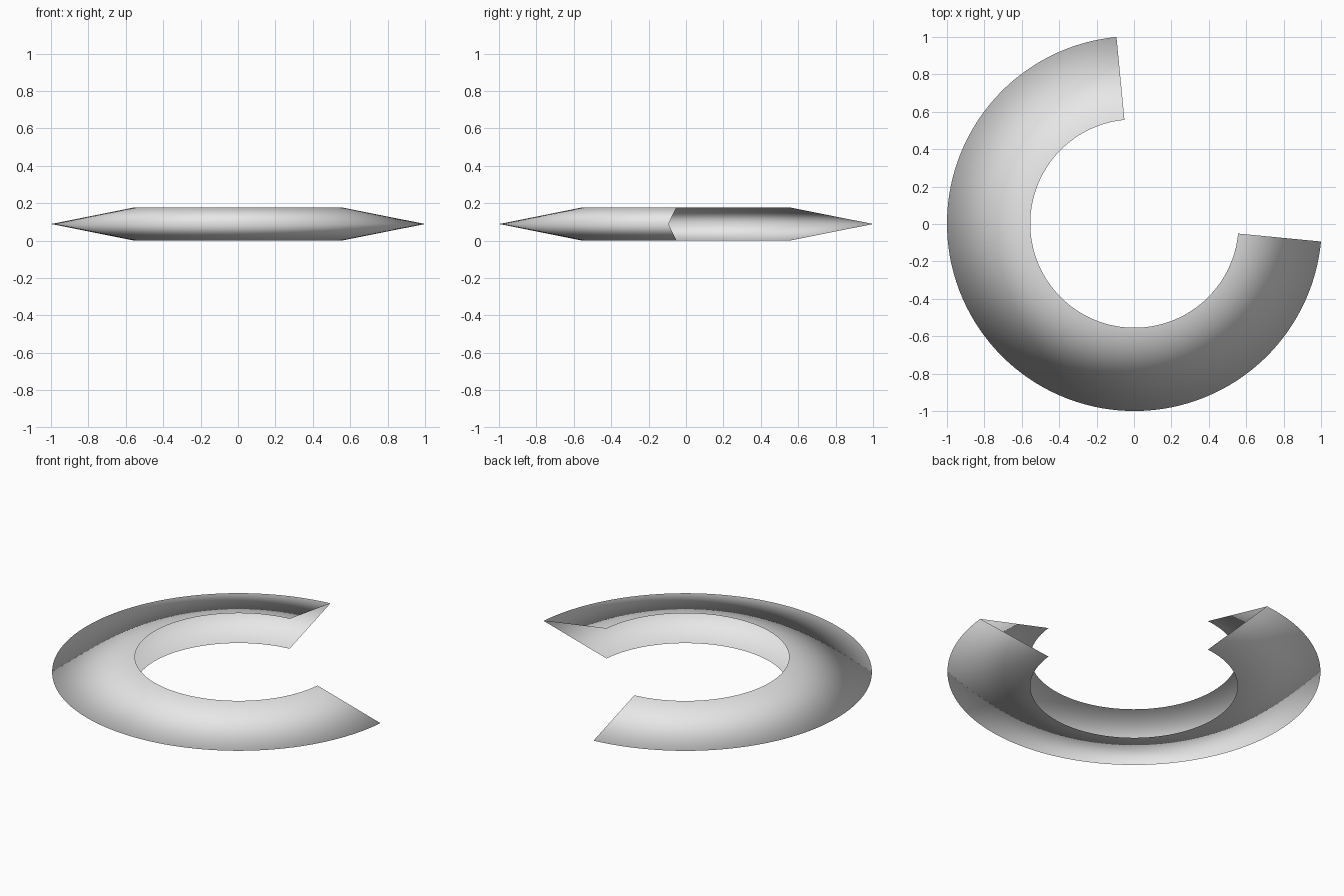
import bpy, math

cube = bpy.data.objects.get("Cube")
if cube:
    bpy.data.objects.remove(cube)

# Plain grey material
grey = bpy.data.materials.new("light_grey")
grey.use_nodes = True
colour = (0.8, 0.8, 0.8, 1)
grey.diffuse_color = colour
grey.node_tree.nodes["Principled BSDF"].inputs["Base Color"].default_value = colour

# V-shaped section (radius, height), open towards the centre and at both ends
section = [(0.557, 0.0), (1.0023, 0.0885), (0.557, 0.177)]
start, end, steps = math.radians(95.5), math.radians(354.5), 96
offset = 0.0023

verts, faces = [], []
for i in range(steps + 1):
    a = start + (end - start) * i / steps
    verts += [(r * math.cos(a) + offset, r * math.sin(a) + offset, z) for r, z in section]
for i in range(steps):
    for j in range(2):
        k = 3 * i + j
        faces.append((k, k + 3, k + 4, k + 1))

# Open ring shell, smooth across the outer rim
mesh = bpy.data.meshes.new("open_ring")
mesh.from_pydata(verts, [], faces)
mesh.materials.append(grey)
mesh.shade_smooth()
ring = bpy.data.objects.new("open_ring", mesh)
bpy.context.collection.objects.link(ring)
